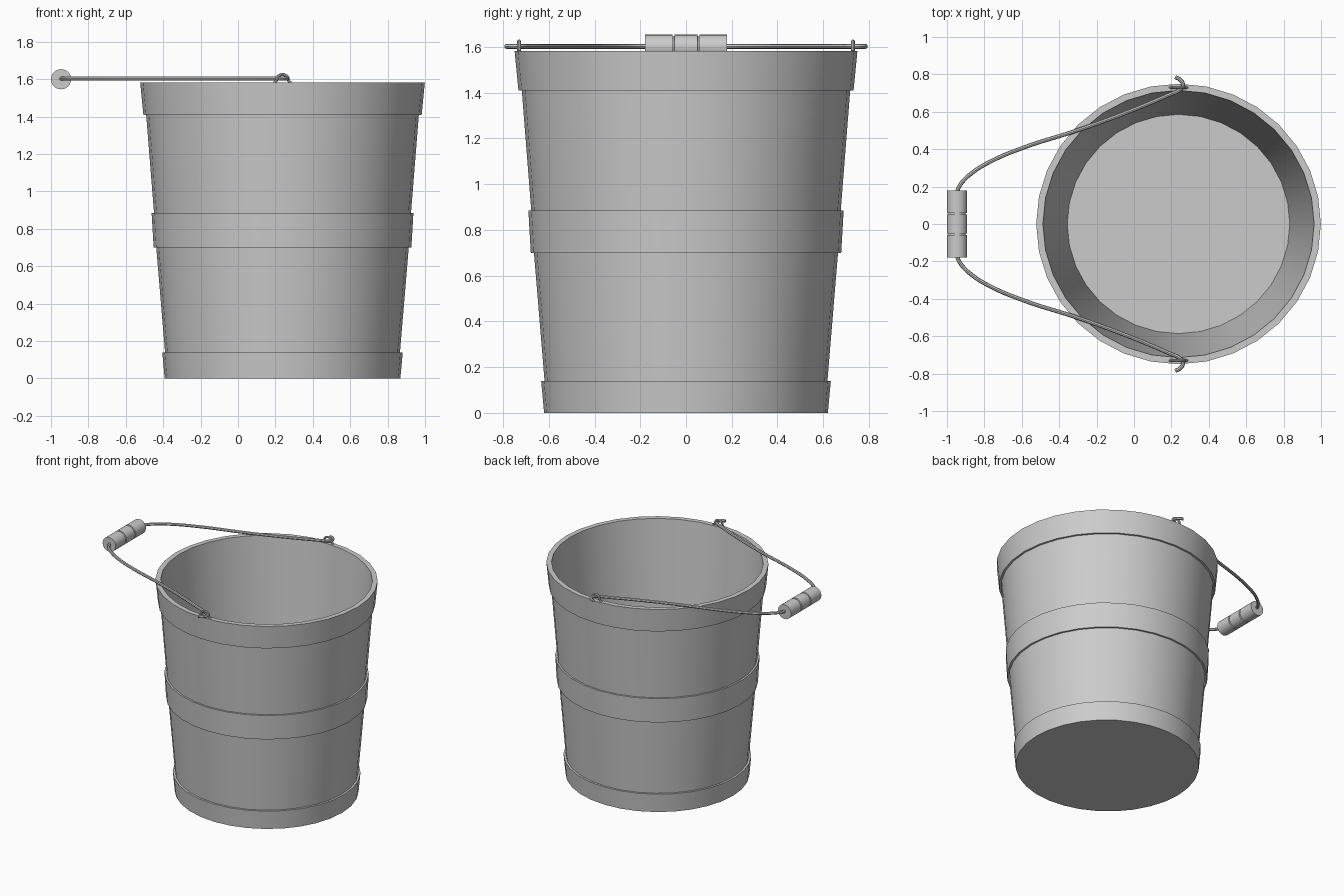
import bpy, bmesh, math
from mathutils import Matrix, Vector

old = bpy.data.objects.get("Cube")
if old:
    bpy.data.objects.remove(old, do_unlink=True)

# one bare metal grey for everything
grey = bpy.data.materials.new("plain_grey")
grey.use_nodes = True
colour = (0.6, 0.6, 0.6, 1)
grey.diffuse_color = colour
grey.node_tree.nodes["Principled BSDF"].inputs["Base Color"].default_value = colour

BUCKET_X = 0.238
HANDLE_Z = 1.6


def finish(obj):
    """Give the part its colour and smooth shading with sharp edges."""
    obj.data.materials.clear()
    obj.data.materials.append(grey)
    bpy.ops.object.select_all(action="DESELECT")
    obj.select_set(True)
    bpy.context.view_layer.objects.active = obj
    bpy.ops.object.shade_smooth_by_angle(angle=math.radians(30))
    return obj


def lathe(name, profile, sides, matrix):
    """Revolve (radius, height) points around z, then place with a matrix."""
    bm = bmesh.new()
    verts = [bm.verts.new((r, 0, z)) for r, z in profile]
    edges = [bm.edges.new(pair) for pair in zip(verts, verts[1:])]
    bmesh.ops.spin(bm, geom=verts + edges, axis=(0, 0, 1), cent=(0, 0, 0),
                   angle=math.tau, steps=sides, use_duplicate=False)
    bmesh.ops.remove_doubles(bm, verts=bm.verts, dist=0.0005)
    bmesh.ops.recalc_face_normals(bm, faces=bm.faces)
    bm.transform(matrix)
    mesh = bpy.data.meshes.new(name)
    bm.to_mesh(mesh)
    bm.free()
    obj = bpy.data.objects.new(name, mesh)
    bpy.context.collection.objects.link(obj)
    return finish(obj)


def wire(name, points, radius):
    """Round wire running smoothly through the points."""
    curve = bpy.data.curves.new(name, "CURVE")
    curve.dimensions = "3D"
    curve.bevel_depth = radius
    curve.bevel_resolution = 2
    curve.resolution_u = 6
    curve.use_fill_caps = True
    spline = curve.splines.new("BEZIER")
    spline.bezier_points.add(len(points) - 1)
    for bp, co in zip(spline.bezier_points, points):
        bp.co = co
        bp.handle_left_type = bp.handle_right_type = "AUTO"
    obj = bpy.data.objects.new(name, curve)
    bpy.context.collection.objects.link(obj)
    bpy.ops.object.select_all(action="DESELECT")
    obj.select_set(True)
    bpy.context.view_layer.objects.active = obj
    bpy.ops.object.convert(target="MESH")
    return finish(bpy.context.view_layer.objects.active)


# tapered bucket with three raised bands, flat rim, inner wall and floor
bucket_profile = [
    (0, 0), (0.63, 0), (0.643, 0.14), (0.628, 0.14),    # base band
    (0.675, 0.7), (0.689, 0.7), (0.7, 0.885), (0.687, 0.885),  # middle band
    (0.729, 1.41), (0.744, 1.41), (0.761, 1.583),       # rim band
    (0.725, 1.583), (0.595, 0.03), (0, 0.03),           # inside
]
lathe("bucket", bucket_profile, 32,
      Matrix.Translation((BUCKET_X, 0, 0)) @ Matrix.Diagonal((1, 0.985, 1, 1)))

# grip made of three rollers with narrow grooves between them
R, GROOVE = 0.054, 0.046
half = [(R, 0.06), (R, 0.18), (0, 0.18)]
middle = [(GROOVE, 0.058), (GROOVE, 0.052), (R, 0.05)]
upper = middle[::-1] + half
grip_profile = [(r, -h) for r, h in reversed(upper)] + upper
grip_x = R - 1
lathe("handle_grip", grip_profile, 24,
      Matrix.Translation((grip_x, 0, HANDLE_Z)) @ Matrix.Rotation(math.pi / 2, 4, "X"))

# bail wire: hooked end, long sweep, through the grip, then mirrored
side = [
    (0.22, 0.785), (0.246, 0.772), (0.262, 0.742), (0.245, 0.718), (0.19, 0.692),
    (-0.03, 0.6), (-0.29, 0.505), (-0.6, 0.405), (-0.775, 0.33),
    (-0.87, 0.27), (-0.925, 0.215), (grip_x, 0.17),
]
path = side + [(x, -y) for x, y in reversed(side)]
wire("bail_wire", [(x, y, HANDLE_Z + 0.003) for x, y in path], 0.011)

# small arched ears on the rim that hold the bail
for label, s in (("back", 1), ("front", -1)):
    arch = [Vector((-0.045, 0, 1.58))]
    for i in range(7):
        a = math.pi * (1 - i / 6)
        arch.append(Vector((0.033 * math.cos(a), 0, 1.592 + 0.033 * math.sin(a))))
    arch.append(Vector((0.045, 0, 1.58)))
    offset = Vector((BUCKET_X, 0.73 * s, 0))
    wire(label + "_ear", [p + offset for p in arch], 0.008)
